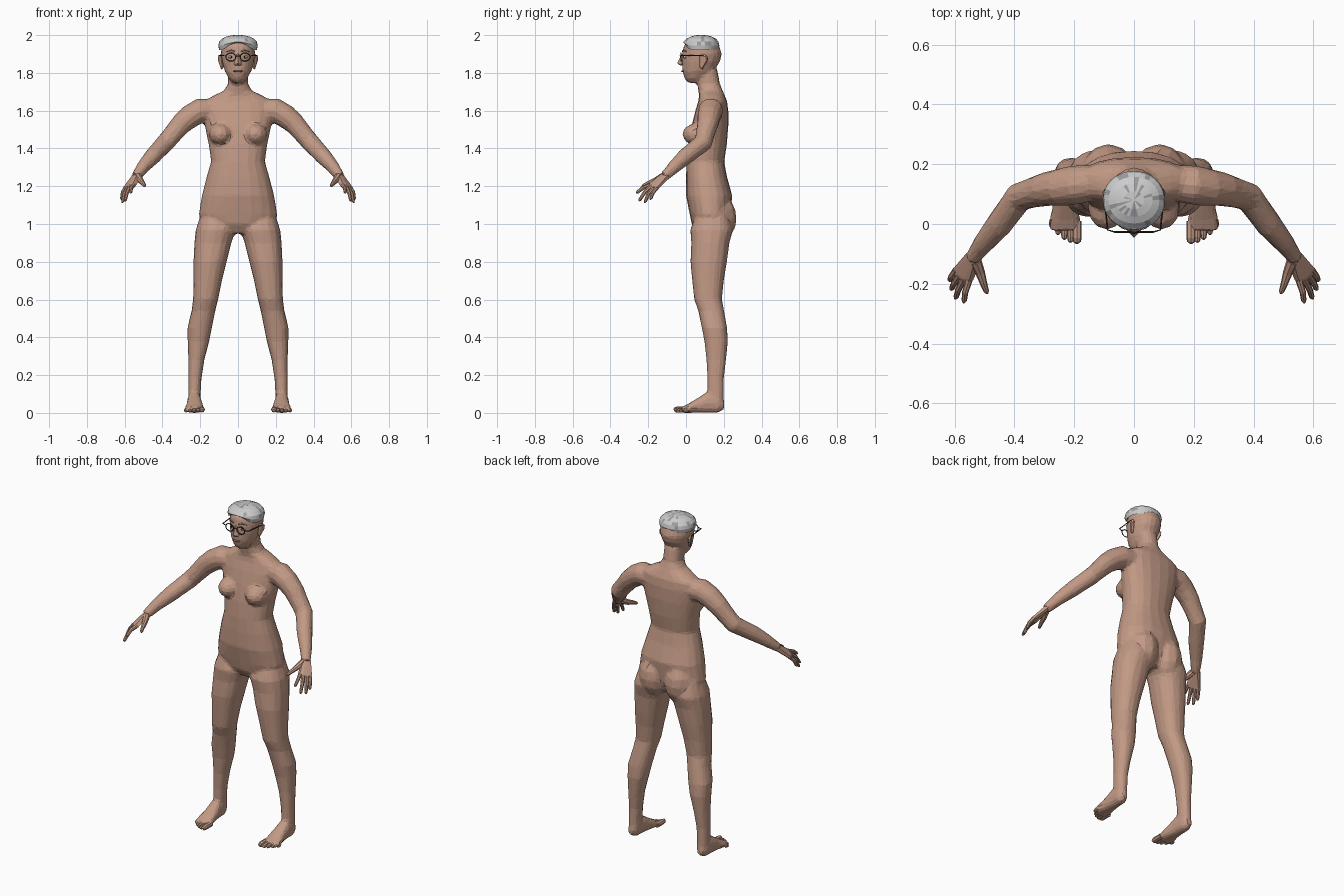
import bpy, bmesh, math, random
from mathutils import Vector, Matrix

random.seed(4)
default = bpy.data.objects.get("Cube")
if default:
    bpy.data.objects.remove(default)


def material(name, colour):
    mat = bpy.data.materials.new(name)
    mat.use_nodes = True
    mat.diffuse_color = (*colour, 1)
    mat.node_tree.nodes["Principled BSDF"].inputs["Base Color"].default_value = (*colour, 1)
    return mat


SKIN = material("warm skin", (.54, .32, .235))
LIPS = material("lip tone", (.36, .18, .14))
HAIR = material("silver hair", (.6, .6, .6))
STREAK = material("grey hair streak", (.33, .33, .34))
EYE = material("eye white", (.7, .68, .65))
DARK = material("dark frame", (.03, .025, .025))


def loft(bm, rings):
    """Skin a list of equal rings and close both ends."""
    loops = [[bm.verts.new(p) for p in ring] for ring in rings]
    n = len(loops[0])
    for low, high in zip(loops, loops[1:]):
        for i in range(n):
            j = (i + 1) % n
            bm.faces.new((low[i], low[j], high[j], high[i]))
    bm.faces.new(loops[0][::-1])
    bm.faces.new(loops[-1])


def level(z, x0, x1, y0, y1, n=16, power=.88):
    """Rounded horizontal ring that fills the given limits."""
    ring = []
    for i in range(n):
        angle = math.tau * i / n
        c, s = math.cos(angle), math.sin(angle)
        c = math.copysign(abs(c) ** power, c)
        s = math.copysign(abs(s) ** power, s)
        ring.append(Vector(((x0 + x1 + c * (x1 - x0)) / 2, (y0 + y1 + s * (y1 - y0)) / 2, z)))
    return ring


def upright(y, x0, x1, z0, z1):
    """Rounded ring standing across the y axis."""
    return [Vector((p.x, y, p.y)) for p in level(0, x0, x1, z0, z1)]


def tube(bm, path, n=8):
    """Round limb through (x, y, z, radius) points."""
    points = [Vector(p[:3]) for p in path]
    rings = []
    for i, centre in enumerate(points):
        along = points[min(i + 1, len(points) - 1)] - points[max(i - 1, 0)]
        turn = along.to_track_quat('Z', 'Y')
        rings.append([centre + turn @ (p * path[i][3]) for p in level(0, -1, 1, -1, 1, n, 1)])
    loft(bm, rings)


def ball(bm, centre, radii, n=12):
    matrix = Matrix.Translation(centre) @ Matrix.Diagonal((*radii, 1))
    bmesh.ops.create_uvsphere(bm, u_segments=n, v_segments=n * 2 // 3, radius=1, matrix=matrix)


def hull(bm, blobs):
    """Tight skin around (x, y, z, radius) blobs."""
    verts = []
    for *centre, radius in blobs:
        for axis in Matrix.Identity(3):
            for sign in (-radius, radius):
                verts.append(bm.verts.new(Vector(centre) + axis * sign))
    bmesh.ops.convex_hull(bm, input=verts)
    bmesh.ops.delete(bm, geom=[v for v in verts if v.is_valid and not v.link_faces], context='VERTS')


def mirror(bm):
    copy = bmesh.ops.duplicate(bm, geom=bm.verts[:] + bm.edges[:] + bm.faces[:])["geom"]
    for v in copy:
        if isinstance(v, bmesh.types.BMVert):
            v.co.x = -v.co.x


def finish(name, bm, *mats, both=False):
    if both:
        mirror(bm)
    bmesh.ops.recalc_face_normals(bm, faces=bm.faces)
    mesh = bpy.data.meshes.new(name)
    bm.to_mesh(mesh)
    bm.free()
    for mat in mats:
        mesh.materials.append(mat)
    obj = bpy.data.objects.new(name, mesh)
    bpy.context.collection.objects.link(obj)
    return obj


# Body: legs, feet and arms on one side, then mirrored
body = bmesh.new()
LEG = [(1.07, .05, .19, .06, .22), (.97, .012, .224, .022, .25), (.9, .035, .231, .028, .23),
       (.8, .06, .236, .023, .217), (.7, .085, .236, .033, .2), (.6, .105, .238, .043, .19),
       (.54, .12, .246, .065, .202), (.45, .138, .268, .083, .218), (.38, .152, .267, .097, .222),
       (.28, .178, .263, .108, .212), (.18, .193, .263, .113, .2), (.1, .198, .264, .113, .2),
       (.04, .198, .264, .12, .2)]
loft(body, [level(*ring) for ring in LEG])
FOOT = [(.203, .215, .25, .02, .06), (.17, .198, .267, 0, .1), (.11, .193, .27, 0, .11),
        (.06, .187, .273, 0, .078), (.01, .178, .284, 0, .047), (-.025, .177, .282, 0, .03)]
loft(body, [upright(*ring) for ring in FOOT])
ARM = [(.12, .14, 1.6, .06), (.2, .13, 1.6, .067), (.25, .122, 1.572, .063), (.3, .115, 1.53, .057),
       (.385, .09, 1.43, .05), (.45, 0, 1.36, .045), (.5, -.06, 1.305, .036), (.53, -.1, 1.265, .029),
       (.54, -.118, 1.25, .027)]
tube(body, ARM, 12)
ball(body, (.085, .163, 1.03), (.095, .106, .13))
ball(body, (.093, .055, 1.475), (.062, .075, .058))
mirror(body)

# Torso and neck
TORSO = [(.95, .1, .06, .2), (1.0, .17, .03, .225), (1.05, .208, .02, .235), (1.15, .192, 0, .245),
         (1.25, .166, 0, .217), (1.33, .143, .003, .202), (1.42, .155, .012, .216),
         (1.52, .176, .03, .224), (1.6, .19, .05, .224), (1.65, .18, .065, .218), (1.68, .13, .07, .205),
         (1.705, .075, .066, .195), (1.74, .054, .058, .18), (1.82, .054, .05, .165)]
loft(body, [level(z, -w, w, front, back, 20) for z, w, front, back in TORSO])

# Head
HEAD = [(1.747, .028, .012, .07), (1.77, .05, -.008, .11), (1.81, .071, -.02, .148),
        (1.86, .086, -.021, .18), (1.9, .091, -.02, .19), (1.94, .088, -.014, .178),
        (1.975, .066, .01, .15), (1.985, .03, .05, .11)]
loft(body, [level(z, -w, w, front, back, 20, 1) for z, w, front, back in HEAD])

# Blend the body into one skin and facet it
body = finish("body", body, SKIN)
blend = body.modifiers.new("blend", 'REMESH')
blend.mode = 'VOXEL'
blend.voxel_size = .009
soften = body.modifiers.new("soften", 'SMOOTH')
soften.iterations = 6
facet = body.modifiers.new("facet", 'DECIMATE')
facet.ratio = .07
facet.use_symmetry = True
facet.symmetry_axis = 'X'

# Hands: palm, four fingers and a thumb
hands = bmesh.new()
KNUCKLES = [(.552, -.187, 1.207), (.57, -.184, 1.2), (.584, -.172, 1.194), (.595, -.154, 1.192)]
TIPS = [(.57, -.264, 1.165), (.598, -.25, 1.122), (.613, -.22, 1.113), (.618, -.19, 1.13)]
hull(hands, [(.526, -.108, 1.262, .021), (.542, -.1, 1.255, .021)] + [(*k, .014) for k in KNUCKLES])
for knuckle, tip in zip(KNUCKLES, TIPS):
    a, b = Vector(knuckle), Vector(tip)
    bend = a.lerp(b, .5) + Vector((.004, -.003, .005))
    tube(hands, [(*a, .012), (*bend, .0105), (*a.lerp(b, .9), .009), (*b, .004)])
tube(hands, [(.53, -.125, 1.25, .02), (.514, -.165, 1.228, .016), (.503, -.2, 1.215, .012),
             (.494, -.225, 1.203, .009), (.491, -.233, 1.2, .004)])
finish("hands", hands, SKIN, both=True)

# Toes, shrinking toward the outside
toes = bmesh.new()
for i in range(5):
    x = .191 + .021 * i
    reach = -.064 + .004 * i * i * .8
    r = .016 if i == 0 else .0125 - .0006 * i
    tube(toes, [(x, .01, .018, r), (x, reach + .018, r + .002, r), (x, reach + .004, r, r * .8),
                (x, reach, r - .002, r * .4)])
finish("toes", toes, SKIN, both=True)

# Nose, ears and mouth
nose = bmesh.new()
hull(nose, [(0, -.018, 1.895, .008), (0, -.036, 1.852, .01), (.014, -.022, 1.846, .008),
            (-.014, -.022, 1.846, .008)])
finish("nose", nose, SKIN)
ears = bmesh.new()
hull(ears, [(.084, .08, 1.835, .008), (.096, .105, 1.885, .01), (.09, .082, 1.89, .01),
            (.097, .108, 1.865, .008), (.085, .085, 1.825, .007)])
finish("ears", ears, SKIN, both=True)
mouth = bmesh.new()
ball(mouth, (0, -.017, 1.809), (.026, .009, .005))
finish("mouth", mouth, LIPS)

# Eyes and brows
eyes = bmesh.new()
ball(eyes, (.036, -.001, 1.884), (.016, .013, .009))
finish("eyes", eyes, EYE, both=True)
pupils = bmesh.new()
ball(pupils, (.036, -.011, 1.884), (.006, .005, .006), 8)
finish("pupils", pupils, DARK, both=True)
brows = bmesh.new()
tube(brows, [(.016, -.019, 1.914, .003), (.036, -.013, 1.92, .004), (.06, .002, 1.913, .002)], 6)
finish("brows", brows, STREAK, both=True)

# Spectacles: rims, bridge and side arms
glasses = bmesh.new()
wire = .0028
rim = [(.038 + .026 * math.cos(a), -.027, 1.884 + .022 * math.sin(a), wire)
       for a in (math.tau * i / 16 for i in range(17))]
for start, end in zip(rim, rim[1:]):
    tube(glasses, [start, end], 6)
tube(glasses, [(0, -.031, 1.89, wire), (.014, -.027, 1.888, wire)], 6)
tube(glasses, [(.063, -.027, 1.89, wire), (.088, -.02, 1.892, wire), (.1, .09, 1.892, wire),
               (.098, .115, 1.875, wire)], 6)
finish("spectacles", glasses, DARK, both=True)

# Hair cap, lifted over the forehead, with scattered grey streaks
hair = bmesh.new()
CAP = [(1.965, .06, .02, .13), (1.922, .1, -.01, .17), (1.945, .104, -.018, .177),
       (1.965, .1, -.014, .172), (1.981, .085, .002, .158), (1.992, .062, .025, .136),
       (1.999, .034, .05, .11), (2.0, .006, .076, .085)]
loft(hair, [level(z, -w, w, front, back, 32, .95) for z, w, front, back in CAP])
for v in hair.verts:
    if v.co.y < .03 and abs(v.co.x) < .08 and v.co.z < 1.96:
        v.co.z += (1.968 - v.co.z) * .8 * (1 - (abs(v.co.x) / .08) ** 2)
for face in hair.faces:
    c = face.calc_center_median()
    parting = abs(c.x) < .006 and c.y < .08
    face.material_index = int(parting or (len(face.verts) == 4 and random.random() < .13))
finish("hair", hair, HAIR, STREAK)
